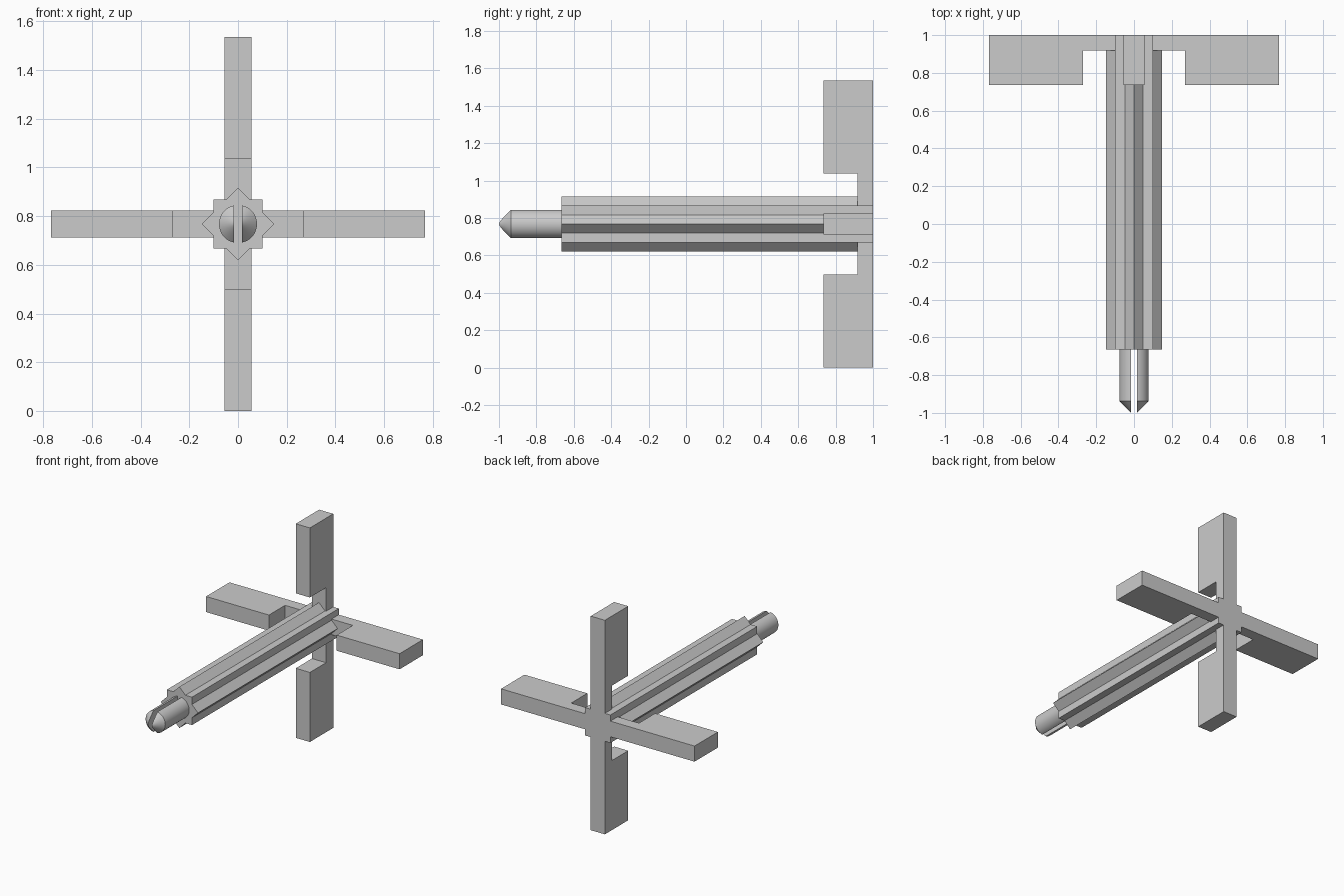
import bpy, bmesh, math
from mathutils import Matrix, Vector

cube = bpy.data.objects.get("Cube")
if cube:
    bpy.data.objects.remove(cube, do_unlink=True)

CZ = 0.768          # height of the shaft axis, also the arm reach
SQ = 0.10           # half side of the square ribs
PT = 0.148          # reach of the pointed ribs
ARM = 0.056         # half thickness of an arm
SLOT = 0.016        # half width of the slot in the tip
FRONT, PLATE, BACK = -0.665, 0.918, 1.0

grey = bpy.data.materials.new("plain grey")
grey.use_nodes = True
colour = (0.6, 0.6, 0.6, 1)
grey.diffuse_color = colour
grey.node_tree.nodes["Principled BSDF"].inputs["Base Color"].default_value = colour


def finish(name, bm):
    bmesh.ops.recalc_face_normals(bm, faces=bm.faces)
    mesh = bpy.data.meshes.new(name)
    bm.to_mesh(mesh)
    bm.free()
    mesh.materials.append(grey)
    obj = bpy.data.objects.new(name, mesh)
    obj.location.z = CZ
    bpy.context.collection.objects.link(obj)
    return obj


def prism(name, points, depth):
    """Extrude a closed outline along a vector."""
    bm = bmesh.new()
    face = bm.faces.new([bm.verts.new(p) for p in points])
    new = bmesh.ops.extrude_face_region(bm, geom=[face], use_keep_orig=True)["geom"]
    verts = [v for v in new if isinstance(v, bmesh.types.BMVert)]
    bmesh.ops.translate(bm, verts=verts, vec=Vector(depth))
    return finish(name, bm)


# Ribbed shaft: a square and a diamond merged into an eight-pointed star
star = []
notch = PT - SQ
for k in range(4):
    turn = Matrix.Rotation(k * math.pi / 2, 3, 'Y')
    for x, z in ((0, PT), (notch, SQ), (SQ, SQ), (SQ, notch)):
        star.append(turn @ Vector((x, FRONT, z)))
prism("ribbed_shaft", star, (0, PLATE - FRONT, 0))

# Square hub closing the shaft at the back
hub = [(x, PLATE, z) for x, z in ((-SQ, -SQ), (SQ, -SQ), (SQ, SQ), (-SQ, SQ))]
prism("back_hub", hub, (0, BACK - PLATE, 0))

# Four stepped arms in a cross
outline = [(SQ, PLATE), (0.269, PLATE), (0.269, 0.735),
           (CZ, 0.735), (CZ, BACK), (SQ, BACK)]
for k, side in enumerate(("left", "top", "right", "bottom")):
    arm = prism(side + "_arm", [(x, y, -ARM) for x, y in outline], (0, 0, 2 * ARM))
    arm.rotation_euler.y = -k * math.pi / 2

# Pointed round tip, split by a vertical slot
bm = bmesh.new()
verts = [bm.verts.new((r, y, 0)) for r, y in
         ((0, FRONT), (0.078, FRONT), (0.078, -0.936), (0, -1.015))]
edges = [bm.edges.new(pair) for pair in zip(verts, verts[1:])]
bmesh.ops.spin(bm, geom=verts + edges, cent=(0, 0, 0), axis=(0, 1, 0),
               angle=math.tau, steps=48)
bmesh.ops.remove_doubles(bm, verts=bm.verts, dist=0.0001)
cut = bmesh.ops.bisect_plane(bm, geom=bm.verts[:] + bm.edges[:] + bm.faces[:],
                             plane_co=(SLOT, 0, 0), plane_no=(1, 0, 0),
                             clear_inner=True)["geom_cut"]
bmesh.ops.holes_fill(bm, edges=[e for e in cut if isinstance(e, bmesh.types.BMEdge)])
tip = finish("split_tip", bm)
bpy.context.view_layer.objects.active = tip
tip.select_set(True)
bpy.ops.object.shade_smooth_by_angle(angle=math.radians(30))
mirror = tip.modifiers.new("other half", 'MIRROR')
mirror.use_mirror_merge = False
